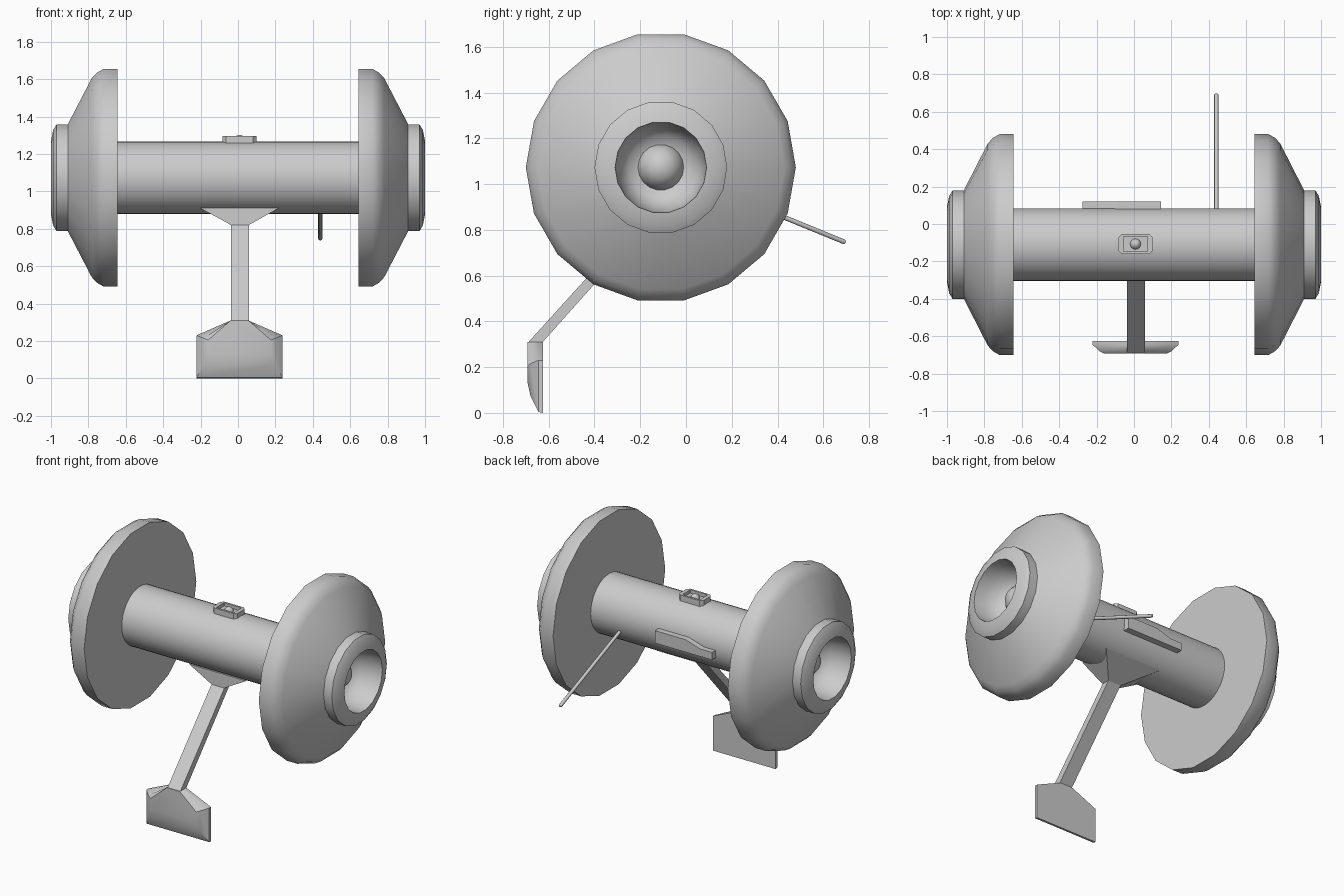
import bpy, bmesh
from math import cos, sin, pi, radians
from mathutils import Vector

if "Cube" in bpy.data.objects:
    bpy.data.objects.remove(bpy.data.objects["Cube"])

AY, AZ = -0.11, 1.073      # main axle line, parallel to x
CX = 0.008                 # centre of the leg, foot and button


def loft(name, rings, caps=True, smooth=None):
    """Skin equal-length point rings; a one-point ring is a pole."""
    bm = bmesh.new()
    vs = [[bm.verts.new(p) for p in r] for r in rings]
    for a, b in zip(vs, vs[1:]):
        n = max(len(a), len(b))
        for i in range(n):
            j = (i + 1) % n
            quad = [a[i % len(a)], a[j % len(a)], b[j % len(b)], b[i % len(b)]]
            bm.faces.new(list(dict.fromkeys(quad)))
    if caps:
        for r in (vs[0], vs[-1]):
            if len(r) > 2:
                bm.faces.new(r)
    bmesh.ops.recalc_face_normals(bm, faces=bm.faces)
    me = bpy.data.meshes.new(name)
    bm.to_mesh(me)
    bm.free()
    ob = bpy.data.objects.new(name, me)
    bpy.context.collection.objects.link(ob)
    if smooth:
        smooth_by(ob, smooth)
    return ob


def smooth_by(ob, deg):
    bpy.ops.object.select_all(action='DESELECT')
    ob.select_set(True)
    bpy.context.view_layer.objects.active = ob
    bpy.ops.object.shade_smooth_by_angle(angle=radians(deg))


def lathe(name, profile, n, smooth):
    """Turn (x, radius) points round the axle."""
    rings = []
    for x, r in profile:
        k = n if r > 0 else 1
        rings.append([(x, AY + r * cos(2 * pi * i / k), AZ + r * sin(2 * pi * i / k))
                      for i in range(k)])
    return loft(name, rings, smooth=smooth)


def rect(x0, x1, y0, y1, z0, z1=None):
    """Rectangle ring; z0 on the front edge, z1 on the back edge."""
    z1 = z0 if z1 is None else z1
    return [(x0, y0, z0), (x1, y0, z0), (x1, y1, z1), (x0, y1, z1)]


# Flared wheels with a recessed hub and a dome inside it
dome = [(0.80 + 0.095 * sin(a), 0.1 * cos(a)) for a in (0, pi / 6, pi / 3)]
wheel = [(0.643, 0.59), (0.72, 0.59), (0.755, 0.57), (0.782, 0.54), (0.91, 0.29),
         (0.97, 0.29), (0.988, 0.26), (1.0, 0.2), (0.93, 0.195), (0.86, 0.175),
         (0.815, 0.14)] + dome + [(0.895, 0)]
for side, s in (("right", 1), ("left", -1)):
    lathe(side + "_wheel", [(s * x, r) for x, r in wheel], 18, 50)

# Central tube
lathe("tube", [(-0.65, 0.194), (0.65, 0.194)], 36, 40)

# Angled leg with a flared mount under the tube
a, b, f = CX - 0.045, CX + 0.05, 0.21
loft("leg", [rect(a, b, -0.688, -0.626, 0.31),
             rect(a, b, -0.226, -0.17, 0.82),
             rect(CX - f, CX + f, -0.225, 0.0, 0.91, 0.91)])


# Foot, lofted front to back and thinned to the bottom
def foot_ring(y, w, shoulder, bottom):
    half = [(0.047, 0.31), (w, shoulder), (w, bottom)]
    return [(CX + x, y, z) for x, z in half] + [(CX - x, y, z) for x, z in reversed(half)]


loft("foot", [foot_ring(-0.692, 0.168, 0.205, 0.13),
              foot_ring(-0.680, 0.192, 0.215, 0.075),
              foot_ring(-0.645, 0.230, 0.23, 0.004),
              foot_ring(-0.625, 0.230, 0.23, 0.0)], smooth=35)


# Button housing: chamfered frame with a sunken panel and a ball
def octagon(w, h, z, c=0.018):
    pts = [(w, h - c), (w - c, h), (c - w, h), (-w, h - c),
           (-w, c - h), (c - w, -h), (w - c, -h), (w, c - h)]
    return [(CX + x, -0.107 + y, z) for x, y in pts]


loft("button_frame", [octagon(0.09, 0.054, 1.24), octagon(0.09, 0.054, 1.297),
                      octagon(0.064, 0.041, 1.297, 0.003),
                      octagon(0.064, 0.041, 1.275, 0.003)])
bpy.ops.mesh.primitive_uv_sphere_add(segments=16, ring_count=10, radius=0.029,
                                     location=(CX, -0.107, 1.273))
ball = bpy.context.object
ball.name = "button_ball"
smooth_by(ball, 60)

# Stepped bar on the back of the tube
bar = [(0.145, 1.025), (0.145, 1.108), (-0.08, 1.108), (-0.19, 1.075),
       (-0.275, 1.075), (-0.275, 1.025)]
loft("back_bar", [[(x, y, z) for x, z in bar] for y in (0.06, 0.12)])

# Thin rod sticking out behind
p, q = Vector((0.44, 0.03, 1.018)), Vector((0.44, 0.697, 0.745))
d = (q - p).normalized()
u, v = Vector((1, 0, 0)), d.cross(Vector((1, 0, 0)))
rod = [(p, 0.011), (q - d * 0.006, 0.011), (q, 0.006)]
loft("back_rod", [[c + r * (u * cos(pi * i / 5) + v * sin(pi * i / 5)) for i in range(10)]
                  for c, r in rod], smooth=40)
